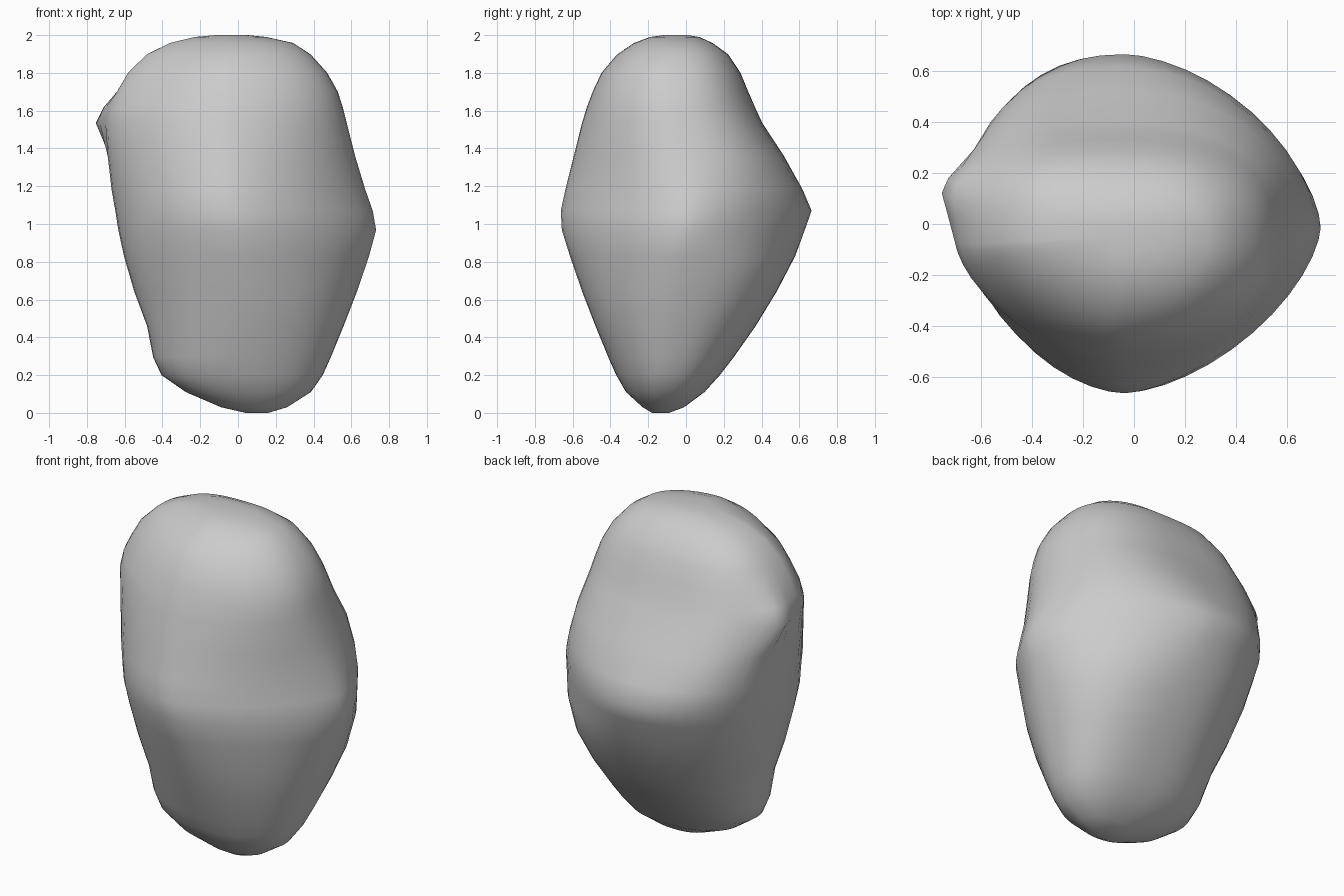
import bpy, bmesh, math
from mathutils import Vector

cube = bpy.data.objects.get("Cube")
if cube:
    bpy.data.objects.remove(cube, do_unlink=True)

# Height, right edge, left edge, front edge, back edge of the boulder
ROWS = [
    (0.00, 0.04, 0.16, -0.18, -0.09),
    (0.03, -0.09, 0.26, -0.23, -0.01),
    (0.11, -0.28, 0.39, -0.32, 0.10),
    (0.20, -0.41, 0.45, -0.37, 0.18),
    (0.29, -0.45, 0.49, -0.41, 0.25),
    (0.46, -0.48, 0.56, -0.48, 0.37),
    (0.64, -0.55, 0.63, -0.55, 0.48),
    (0.83, -0.605, 0.695, -0.615, 0.58),
    (0.97, -0.635, 0.735, -0.66, 0.63),
    (1.07, -0.65, 0.715, -0.665, 0.67),
    (1.18, -0.67, 0.675, -0.64, 0.62),
    (1.36, -0.69, 0.62, -0.595, 0.52),
    (1.54, -0.70, 0.575, -0.55, 0.40),
    (1.62, -0.68, 0.555, -0.525, 0.365),
    (1.70, -0.64, 0.53, -0.495, 0.33),
    (1.80, -0.585, 0.475, -0.45, 0.29),
    (1.90, -0.485, 0.385, -0.365, 0.225),
    (1.96, -0.36, 0.295, -0.275, 0.14),
    (1.99, -0.23, 0.15, -0.19, 0.07),
    (2.00, -0.12, 0.05, -0.12, 0.01),
]
SEGMENTS = 48
# Knob on the right shoulder: centre, pull, radius
KNOB = Vector((-0.68, 0.13, 1.55))
KNOB_PULL = Vector((-0.08, 0.01, 0))
KNOB_RADIUS = 0.11


def bump(z, middle, width):
    return math.exp(-((z - middle) / width) ** 2)


def squareness(z, x_side, y_side):
    """Corner fullness of each quarter of the outline at a height."""
    if y_side < 0:
        if x_side < 0:
            return 2.17 - 0.4 * z
        return 2.05 - 0.5 * bump(z, 1.0, 0.45)
    if x_side < 0:
        return 2.2 + 0.7 * min(1, max(0, (z - 1.1) / 0.4))
    return 2.45 - 0.85 * bump(z, 1.0, 0.25)


def outline_point(row, angle):
    z, x0, x1, y0, y1 = row
    # Lean the widest points toward the ridge
    cx = (x0 + x1) / 2 - 0.07 * bump(z, 1.1, 0.3)
    cy = (y0 + y1) / 2
    c, s = math.cos(angle), math.sin(angle)
    power = 2 / squareness(z, c, s)
    reach_x = x1 - cx if c > 0 else cx - x0
    reach_y = y1 - cy if s > 0 else cy - y0
    p = Vector((cx + math.copysign(abs(c) ** power, c) * reach_x,
                cy + math.copysign(abs(s) ** power, s) * reach_y, z))
    return p + KNOB_PULL * bump((p - KNOB).length, 0, KNOB_RADIUS)


# Loft the boulder through its outlines
bm = bmesh.new()
rings = [[bm.verts.new(outline_point(row, math.tau * i / SEGMENTS))
          for i in range(SEGMENTS)] for row in ROWS]
for low, high in zip(rings, rings[1:]):
    for i in range(SEGMENTS):
        j = (i + 1) % SEGMENTS
        bm.faces.new((low[i], low[j], high[j], high[i]))
bm.faces.new(rings[0][::-1])
bm.faces.new(rings[-1])
# Soften the joints between outlines
side = [v for ring in rings[2:-2] for v in ring]
bmesh.ops.smooth_vert(bm, verts=side, factor=0.2, use_axis_x=True,
                      use_axis_y=True, use_axis_z=True)
bmesh.ops.recalc_face_normals(bm, faces=bm.faces)
for face in bm.faces:
    face.smooth = True
mesh = bpy.data.meshes.new("boulder")
bm.to_mesh(mesh)
bm.free()
boulder = bpy.data.objects.new("boulder", mesh)
bpy.context.collection.objects.link(boulder)

# Plain stone colour
stone = bpy.data.materials.new("stone_grey")
stone.use_nodes = True
colour = (0.6, 0.6, 0.6, 1)
stone.diffuse_color = colour
shader = next(n for n in stone.node_tree.nodes if n.type == "BSDF_PRINCIPLED")
shader.inputs["Base Color"].default_value = colour
mesh.materials.append(stone)
